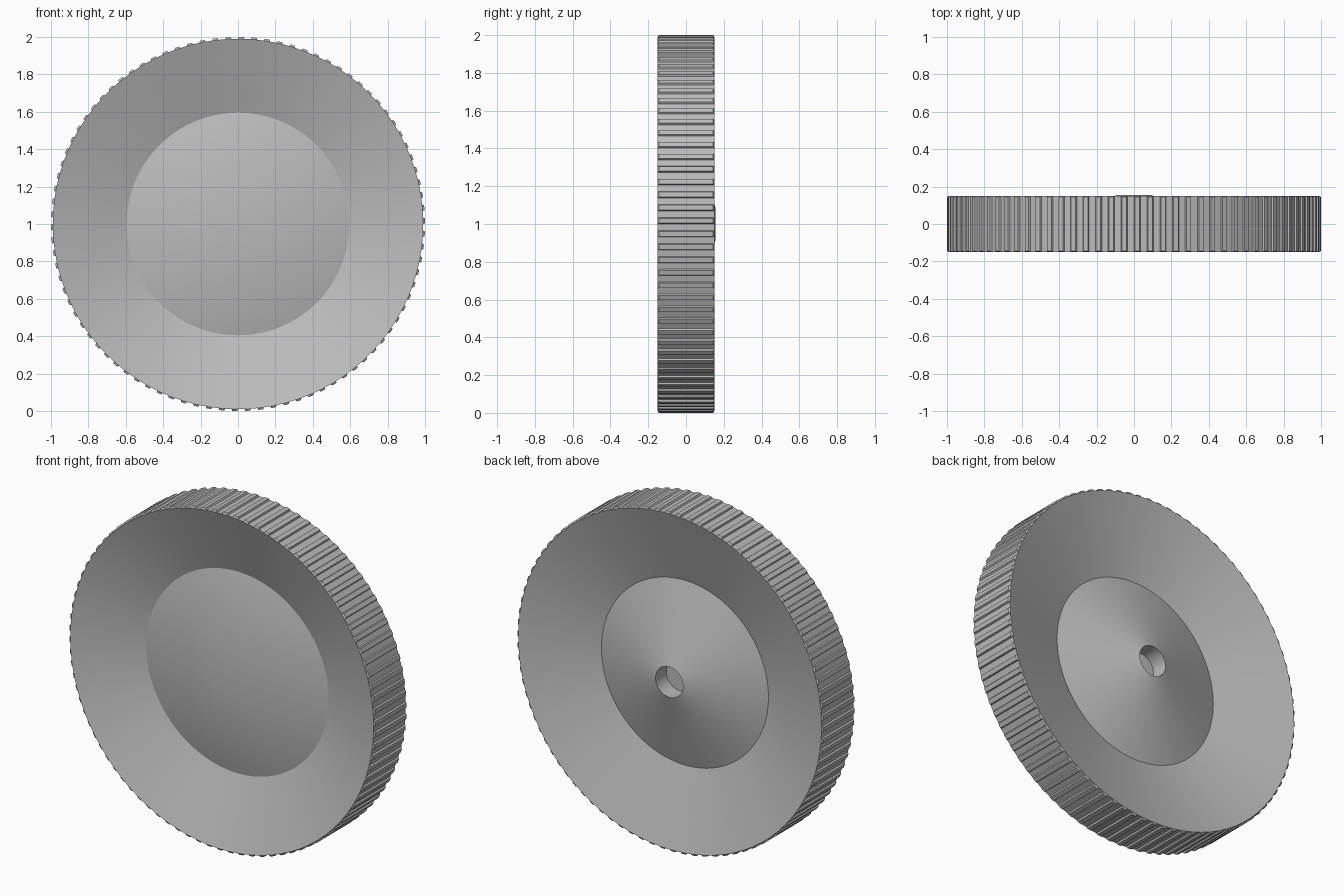
import bpy, bmesh, math
from mathutils import Matrix, Vector

cube = bpy.data.objects.get("Cube")
if cube:
    bpy.data.objects.remove(cube)

TEETH = 90
SEGMENTS = TEETH * 2
RIM = 0.99

grey = bpy.data.materials.new("grey")
grey.use_nodes = True
colour = (0.5, 0.5, 0.5, 1)
grey.diffuse_color = colour
grey.node_tree.nodes["Principled BSDF"].inputs["Base Color"].default_value = colour

# Cross-section as (radius, y): front cone, front dish, rim, back dish, back cone, blind hole
profile = [(0, -0.15), (0.595, -0.005), (RIM, -0.15), (RIM, 0.15),
           (0.545, 0.01), (0.09, 0.155), (0.09, 0.055), (0, 0.055)]

bm = bmesh.new()
verts = [bm.verts.new((r, y, 0)) for r, y in profile]
edges = [bm.edges.new(pair) for pair in zip(verts, verts[1:])]
bmesh.ops.spin(bm, geom=verts + edges, cent=(0, 0, 0), axis=(0, 1, 0),
               angle=math.tau, steps=SEGMENTS, use_merge=True)
bmesh.ops.remove_doubles(bm, verts=bm.verts, dist=0.0001)
bmesh.ops.recalc_face_normals(bm, faces=bm.faces)

# Knurled rim: raise every other rim face into a ridge with bevelled sides
rim = [f for f in bm.faces if all(abs(math.hypot(v.co.x, v.co.z) - RIM) < 0.001 for v in f.verts)]
rim.sort(key=lambda f: math.atan2(f.calc_center_median().z, f.calc_center_median().x))
ridges = bmesh.ops.extrude_discrete_faces(bm, faces=rim[::2])["faces"]
for face in ridges:
    centre = face.calc_center_median()
    for v in face.verts:
        side = v.co - centre
        v.co = centre * (1 / RIM) + Vector((side.x * 0.75, side.y * 0.96, side.z * 0.75))

bmesh.ops.transform(bm, matrix=Matrix.Translation((0, 0, 1)), verts=bm.verts)
mesh = bpy.data.meshes.new("knurled_wheel")
bm.to_mesh(mesh)
bm.free()
mesh.materials.append(grey)

wheel = bpy.data.objects.new("knurled_wheel", mesh)
bpy.context.collection.objects.link(wheel)
bpy.context.view_layer.objects.active = wheel
wheel.select_set(True)
bpy.ops.object.shade_smooth_by_angle(angle=math.radians(20))
